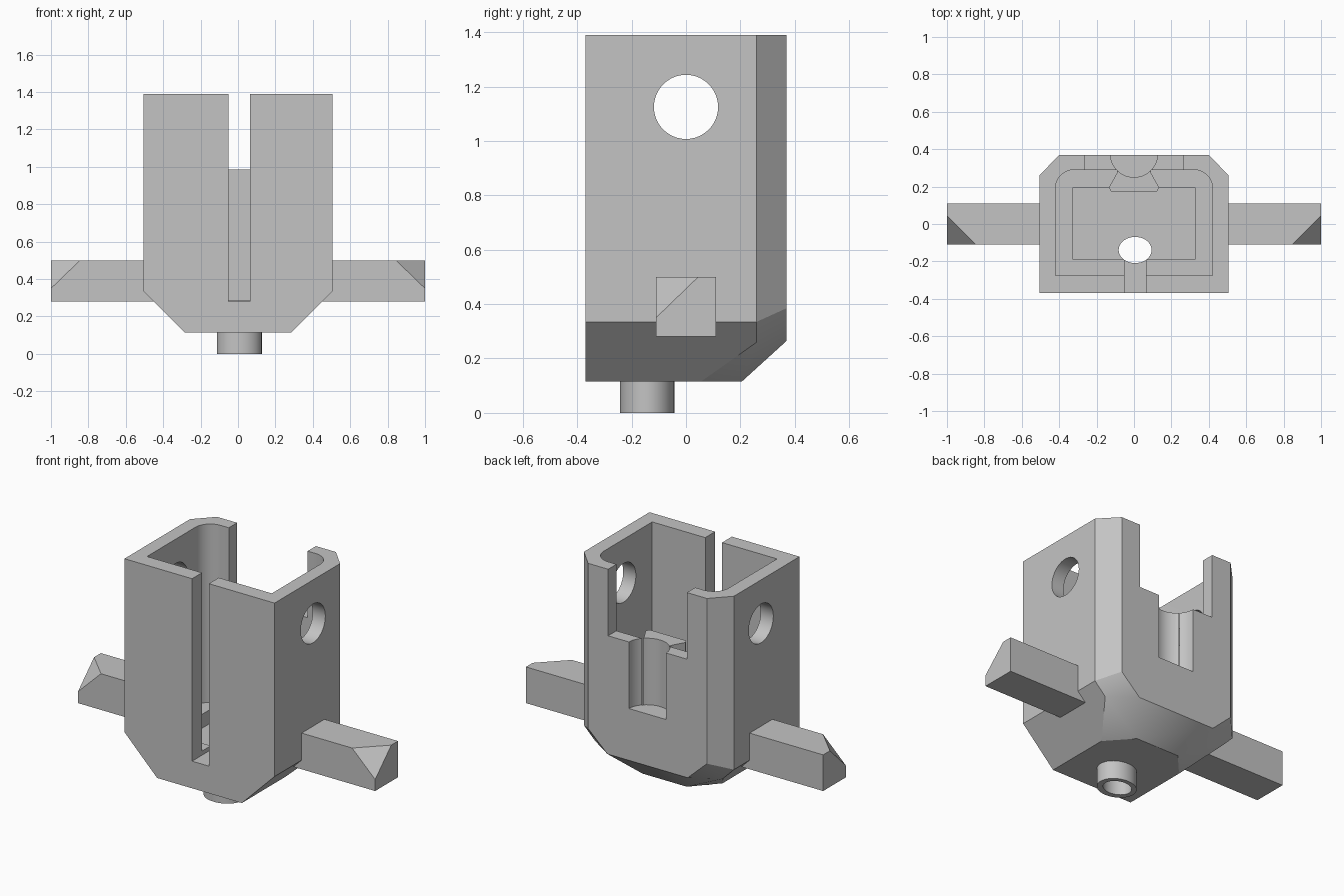
import bpy, bmesh
from math import sin, cos, pi, radians

if "Cube" in bpy.data.objects:
    bpy.data.objects.remove(bpy.data.objects["Cube"], do_unlink=True)

grey = bpy.data.materials.new("plain_grey")
grey.use_nodes = True
grey.diffuse_color = (0.55, 0.55, 0.55, 1)
grey.node_tree.nodes["Principled BSDF"].inputs["Base Color"].default_value = (0.55, 0.55, 0.55, 1)


def finish(name, bm):
    bmesh.ops.recalc_face_normals(bm, faces=bm.faces)
    mesh = bpy.data.meshes.new(name)
    bm.to_mesh(mesh)
    bm.free()
    obj = bpy.data.objects.new(name, mesh)
    bpy.context.collection.objects.link(obj)
    mesh.materials.append(grey)
    return obj


def hull(name, points):
    """Convex solid around a few points."""
    bm = bmesh.new()
    for p in points:
        bm.verts.new(p)
    bmesh.ops.convex_hull(bm, input=bm.verts)
    bmesh.ops.dissolve_limit(bm, angle_limit=radians(1), verts=bm.verts, edges=bm.edges)
    return finish(name, bm)


def prism(name, outline, z0, z1):
    """Upright solid from an outline in x and y."""
    bm = bmesh.new()
    face = bm.faces.new([bm.verts.new((x, y, z0)) for x, y in outline])
    top = bmesh.ops.extrude_face_region(bm, geom=[face])["geom"]
    bmesh.ops.translate(bm, vec=(0, 0, z1 - z0),
                        verts=[v for v in top if isinstance(v, bmesh.types.BMVert)])
    return finish(name, bm)


def box(name, x0, x1, y0, y1, z0, z1):
    return prism(name, [(x0, y0), (x1, y0), (x1, y1), (x0, y1)], z0, z1)


def arc(cx, cy, rx, ry, start, end, steps):
    angles = [radians(start + (end - start) * i / steps) for i in range(steps + 1)]
    return [(cx + rx * cos(a), cy + ry * sin(a)) for a in angles]


def ellipse(cx, cy, rx, ry, steps=48):
    return arc(cx, cy, rx, ry, 0, 360, steps)[:-1]


def both_sides(points):
    return [(s * x, y, z) for s in (1, -1) for x, y, z in points]


def combine(target, tool, operation="DIFFERENCE", keep=False):
    mod = target.modifiers.new("cut", "BOOLEAN")
    mod.operation = operation
    mod.solver = "EXACT"
    mod.object = tool
    bpy.context.view_layer.objects.active = target
    bpy.ops.object.modifier_apply(modifier=mod.name)
    if not keep:
        bpy.data.objects.remove(tool, do_unlink=True)


# Housing block with chamfered back corners and a tapered underside
W, F, B, TOP, BASE = 0.505, -0.37, 0.37, 1.39, 0.115
housing = hull("housing", both_sides([
    (W, F, TOP), (W, 0.26, TOP), (0.4, B, TOP),
    (W, F, 0.335), (W, 0.26, 0.335), (0.4, B, 0.385),
    (0.43, 0.26, 0.26), (0.27, B, 0.265),
    (0.285, F, BASE), (0.285, 0.055, BASE), (0.15, 0.205, BASE)]))

# Main cavity with rounded back corners, then the smaller pit in its floor
R = 0.1
cavity = ([(-0.42, -0.275), (0.42, -0.275)]
          + arc(0.42 - R, 0.29 - R, R, R, 0, 90, 12)
          + arc(R - 0.42, 0.29 - R, R, R, 90, 180, 12))
combine(housing, prism("cavity_cutter", cavity, 0.305, 1.6))
combine(housing, box("pit_cutter", -0.325, 0.325, -0.19, 0.195, 0.22, 0.5))

# Flared rib on the inside of the back wall
rib = [(-0.09, 0.31), (-0.09, 0.275), (-0.134, 0.195), (-0.123, 0.174)]
rib += [(-x, y) for x, y in reversed(rib)]
combine(housing, prism("rib", rib, 0.285, 0.985), "UNION")

# Back notch, round back groove, front slot and side holes
combine(housing, box("notch_cutter", -0.265, 0.265, 0.15, 0.5, 0.985, 1.6))
combine(housing, prism("groove_cutter", ellipse(0, B, 0.125, 0.12), 0.58, 1.2))
combine(housing, box("slot_cutter", -0.05, 0.063, -0.5, -0.18, 0.28, 1.6))
hole = prism("side_hole_cutter", ellipse(0, 0, 0.118, 0.118), -0.8, 0.8)
hole.rotation_euler = (0, pi / 2, 0)
hole.location = (0, 0, 1.125)
bpy.context.view_layer.update()
combine(housing, hole)

# Hollow spout under the housing
spout = prism("spout", ellipse(0.007, -0.143, 0.12, 0.1), 0, 0.13)
bore = prism("bore_cutter", ellipse(0.006, -0.139, 0.088, 0.07), -0.1, 0.4)
combine(housing, bore, keep=True)
combine(spout, bore)

# Side arms, each with its upper front tip corner cut off
for side, name in ((1, "left_arm"), (-1, "right_arm")):
    tip = [(1, 0.11, 0.5), (1, 0.11, 0.28), (1, -0.11, 0.28),
           (1, -0.11, 0.35), (1, 0.045, 0.5), (0.845, -0.11, 0.5)]
    root = [(0.435, y, z) for y in (-0.11, 0.11) for z in (0.28, 0.5)]
    hull(name, [(side * x, y, z) for x, y, z in tip + root])

# Smooth the round surfaces and keep edges sharp
for obj in (housing, spout):
    bpy.ops.object.select_all(action="DESELECT")
    obj.select_set(True)
    bpy.context.view_layer.objects.active = obj
    bpy.ops.object.shade_smooth_by_angle(angle=radians(25))
